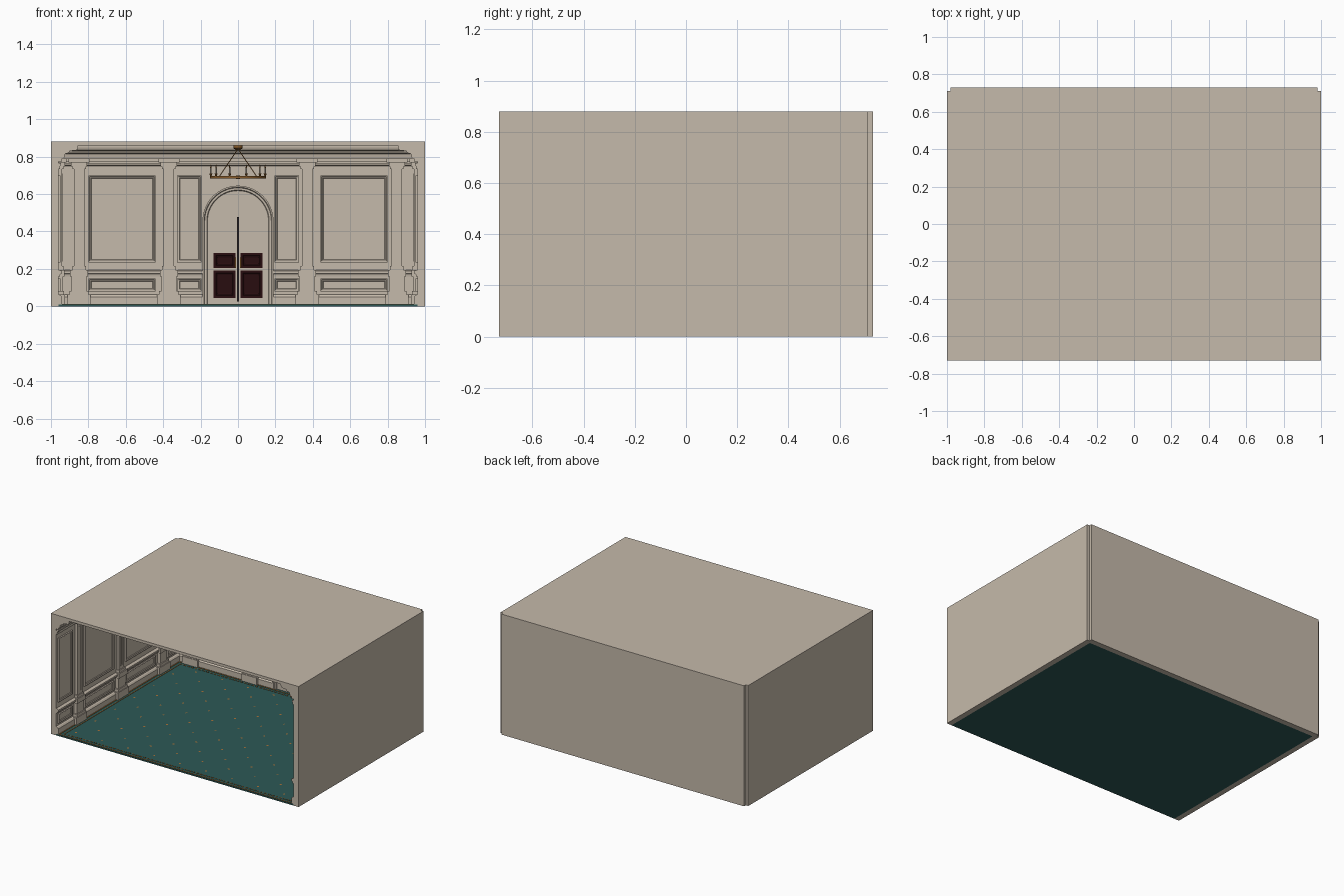
import bpy, bmesh, math
from mathutils import Vector, Matrix

if "Cube" in bpy.data.objects:
    bpy.data.objects.remove(bpy.data.objects["Cube"])

W, YB, YF = 0.96, 0.69, -0.73      # inner half width, inner back, open front
FLOOR, CEIL, TOP = 0.01, 0.86, 0.88


def material(name, rgb):
    m = bpy.data.materials.new(name)
    m.diffuse_color = (*rgb, 1)
    m.use_nodes = True
    m.node_tree.nodes["Principled BSDF"].inputs["Base Color"].default_value = m.diffuse_color
    return m


CREAM = material("warm_stone", (0.56, 0.49, 0.405))
TEAL = material("teal_carpet", (0.026, 0.098, 0.093))
GOLD = material("carpet_gold", (0.40, 0.17, 0.04))
MAROON = material("dark_maroon", (0.022, 0.004, 0.005))
BRONZE = material("bronze", (0.25, 0.11, 0.025))
BLACK = material("dark_gap", (0.012, 0.008, 0.008))


def finish(bm, name, mat, smooth=False):
    bmesh.ops.recalc_face_normals(bm, faces=bm.faces)
    me = bpy.data.meshes.new(name)
    bm.to_mesh(me)
    bm.free()
    ob = bpy.data.objects.new(name, me)
    bpy.context.collection.objects.link(ob)
    me.materials.append(mat)
    if smooth:
        bpy.ops.object.select_all(action='DESELECT')
        ob.select_set(True)
        bpy.context.view_layer.objects.active = ob
        bpy.ops.object.shade_smooth_by_angle()
    return ob


# Wall frames: u along the wall, d out of the wall into the room
WALLS = {
    "back": lambda u, d, z: Vector((u, YB - d, z)),
    "left": lambda u, d, z: Vector((-W + d, u, z)),
    "right": lambda u, d, z: Vector((W - d, u, z)),
}
plain = lambda x, y, z: Vector((x, y, z))


def box(bm, f, u0, u1, d0, d1, z0, z1):
    v = [bm.verts.new(f(u, d, z)) for z in (z0, z1)
         for u, d in ((u0, d0), (u1, d0), (u1, d1), (u0, d1))]
    for q in ((0, 1, 2, 3), (4, 5, 6, 7), (0, 1, 5, 4), (1, 2, 6, 5), (2, 3, 7, 6), (3, 0, 4, 7)):
        bm.faces.new([v[i] for i in q])


def frame(bm, f, u0, u1, z0, z1):
    """Mitred picture-frame moulding with a raised double bead."""
    rings = []
    for i, d in ((0, 0), (0, .010), (.006, .010), (.008, .005), (.013, .005), (.016, 0.001)):
        rings.append([bm.verts.new(f(u, d, z)) for u, z in
                      ((u0 + i, z0 + i), (u1 - i, z0 + i), (u1 - i, z1 - i), (u0 + i, z1 - i))])
    for a, b in zip(rings, rings[1:]):
        for k in range(4):
            bm.faces.new((a[k], a[(k + 1) % 4], b[(k + 1) % 4], b[k]))


def moulding(name, profile, gap=0.0):
    """Sweep a (depth, height) profile round the three walls, leaving a central gap."""
    bm = bmesh.new()
    for s in (-1, 1):
        rings = [[bm.verts.new(p) for p in (
            (s * (W - d), YF + .002, z), (s * (W - d), YB - d, z), (s * gap, YB - d, z))]
            for d, z in profile]
        for a, b in zip(rings, rings[1:]):
            for k in range(2):
                bm.faces.new((a[k], a[k + 1], b[k + 1], b[k]))
        for k in (0, 2):
            bm.faces.new([r[k] for r in rings])
    bmesh.ops.remove_doubles(bm, verts=bm.verts, dist=1e-5)
    finish(bm, name, CREAM)


# Shell
for s, nm in ((-1, "left_wall"), (1, "right_wall")):
    bm = bmesh.new()
    box(bm, plain, *sorted((s * W, s)), YF, 0.71, 0, TOP)
    finish(bm, nm, CREAM)
bm = bmesh.new()
box(bm, plain, -.98, .98, YB, .73, 0, TOP)
finish(bm, "back_wall", CREAM)
bm = bmesh.new()
box(bm, plain, -W, W, YF, YB, CEIL, TOP)
finish(bm, "ceiling", CREAM)
bm = bmesh.new()
box(bm, plain, -W, W, YF, YB, 0, FLOOR)
finish(bm, "carpet", TEAL)

# Carpet border and scattered diamond motifs
bm = bmesh.new()
for i in (0, .025):
    x, y0, y1 = .94 - i, YF + .004 + i, YB - .03 - i
    w, z0, z1 = .005, FLOOR, FLOOR + .003
    n = 60
    for k in range(n):
        a = -x + 2 * x * k / n
        b = a + 2 * x / n * (.6 if i else 1)
        for y in (y0, y1):
            box(bm, plain, a, b, y, y + w, z0, z1)
    for s in (-x, x - w):
        box(bm, plain, s, s + w, y0, y1, z0, z1)
for row in range(12):
    for col in range(9):
        cx = -.86 + col * .21 + (.105 if row % 2 else 0)
        cy = -.64 + row * .112
        if abs(cx) < .89:
            v = [bm.verts.new((cx + .009 * a, cy + .009 * b, FLOOR + .002))
                 for a, b in ((1, 0), (0, 1), (-1, 0), (0, -1))]
            bm.faces.new(v)
finish(bm, "carpet_pattern", GOLD)

# Running mouldings
moulding("cornice", [(0, .775), (.02, .775), (.02, .79), (.03, .79), (.035, .815),
                     (.055, .82), (.06, .83), (.10, .835), (.105, .85), (.105, CEIL), (0, CEIL)])
moulding("architrave", [(0, .735), (.008, .735), (.008, .75), (.014, .755), (.014, .765), (0, .765)])
moulding("chair_rail", [(0, .16), (.008, .16), (.010, .172), (.02, .176), (.02, .188), (.008, .195), (0, .195)], .19)
moulding("baseboard", [(0, FLOOR), (.018, FLOOR), (.018, .05), (.010, .06), (0, .064)], .19)

# Pilasters: (half width, depth, bottom, top)
PARTS = ((.062, .034, FLOOR, .062), (.052, .030, .062, .082), (.040, .024, .082, .16),
         (.048, .032, .16, .195), (.036, .026, .195, .215), (.028, .020, .215, .735),
         (.036, .026, .735, .748), (.044, .034, .748, .768), (.056, .044, .768, .79))
POS = {"back": (-.85, -.37, .37, .85), "left": (-.48, 0, .48), "right": (-.48, 0, .48)}
back_spans = ((.195, .325), (.44, .80))
side_spans = ((-.71, -.55), (-.41, -.07), (.07, .41), (.55, .65))
SPANS = {"back": back_spans + tuple((-b, -a) for a, b in back_spans),
         "left": side_spans, "right": side_spans}
for wall, f in WALLS.items():
    bm = bmesh.new()
    for u in POS[wall]:
        for h, d, z0, z1 in PARTS:
            box(bm, f, u - h, u + h, 0, d, z0, z1)
        # raised flutes on the shaft
        for o in (-.014, .006):
            box(bm, f, u + o, u + o + .008, .02, .023, .24, .71)
    finish(bm, wall + "_pilasters", CREAM)
    bm = bmesh.new()
    for a, b in SPANS[wall]:
        frame(bm, f, a, b, .235, .70)
        frame(bm, f, a, b, .08, .148)
    finish(bm, wall + "_panel_frames", CREAM)

# Arched door surround
AZ = .455
bm = bmesh.new()
path = [(1, 0, FLOOR)] + [(math.cos(t), math.sin(t), AZ) for t in
                          [math.pi * k / 32 for k in range(33)]] + [(-1, 0, FLOOR)]
back = WALLS["back"]
rings = [[bm.verts.new(back(r * c, d, z + r * s)) for r, d in
          ((.19, 0), (.19, .02), (.182, .02), (.178, .014), (.167, .014), (.163, .008), (.155, .008), (.155, 0))]
         for c, s, z in path]
for a, b in zip(rings, rings[1:]):
    for k in range(7):
        bm.faces.new((a[k], b[k], b[k + 1], a[k + 1]))
finish(bm, "door_arch", CREAM)

# Double door leaves, dark panels, centre bar and handles
leaf, panel, trim = bmesh.new(), bmesh.new(), bmesh.new()
for s in (-1, 1):
    g = lambda u, d, z, s=s: back(s * u, d, z)
    box(leaf, g, .005, .155, 0, .005, FLOOR, .475)
    for z0, z1 in ((.045, .192), (.204, .285)):
        box(panel, g, .014, .132, .005, .009, z0, z1)
        frame(panel, lambda u, d, z: g(u, d * .4 + .009, z), .022, .124, z0 + .008, z1 - .008)
    box(trim, g, .012, .019, .009, .022, .205, .26)
finish(leaf, "door_leaves", CREAM)
finish(panel, "door_panels", MAROON)
finish(trim, "door_handles", BRONZE)
bm = bmesh.new()
box(bm, back, -.005, .005, 0, .012, .025, .478)
finish(bm, "door_centre_bar", BLACK)


# Chandelier
def rod(bm, p, q, r0, r1=None, n=8):
    p, q = Vector(p), Vector(q)
    rot = (q - p).to_track_quat('Z', 'Y').to_matrix().to_4x4()
    bmesh.ops.create_cone(bm, cap_ends=True, segments=n, radius1=r0, radius2=r0 if r1 is None else r1,
                          depth=(q - p).length, matrix=Matrix.Translation((p + q) / 2) @ rot)


R, RZ = .145, .69
bm, wax = bmesh.new(), bmesh.new()
N = 40
ring = [[bm.verts.new((r * math.cos(2 * math.pi * k / N), r * math.sin(2 * math.pi * k / N), z))
         for r, z in ((R - .005, RZ - .006), (R + .005, RZ - .006), (R + .005, RZ + .006), (R - .005, RZ + .006))]
        for k in range(N)]
for k in range(N):
    a, b = ring[k], ring[(k + 1) % N]
    for j in range(4):
        bm.faces.new((a[j], b[j], b[(j + 1) % 4], a[(j + 1) % 4]))
for k in range(10):
    x, y = R * math.cos(k * math.pi / 5), R * math.sin(k * math.pi / 5)
    rod(bm, (x, y, RZ + .006), (x, y, RZ + .02), .004, .008)
    rod(bm, (x, y, RZ + .05), (x, y, RZ + .068), .004, .001)
    rod(wax, (x, y, RZ + .02), (x, y, RZ + .05), .004)
for k in range(4):
    t = math.pi / 4 + k * math.pi / 2
    x, y = R * math.cos(t), R * math.sin(t)
    rod(bm, (x, y, RZ), (0, 0, .842), .0025, n=6)
    rod(bm, (x, y, RZ), (0, 0, RZ), .003, n=6)
rod(bm, (0, 0, RZ - .01), (0, 0, RZ + .01), .012, n=12)
rod(bm, (0, 0, .835), (0, 0, .845), .010, .025, n=16)
rod(bm, (0, 0, .845), (0, 0, CEIL), .025, n=16)
finish(bm, "chandelier", BRONZE, True)
finish(wax, "candles", CREAM, True)
